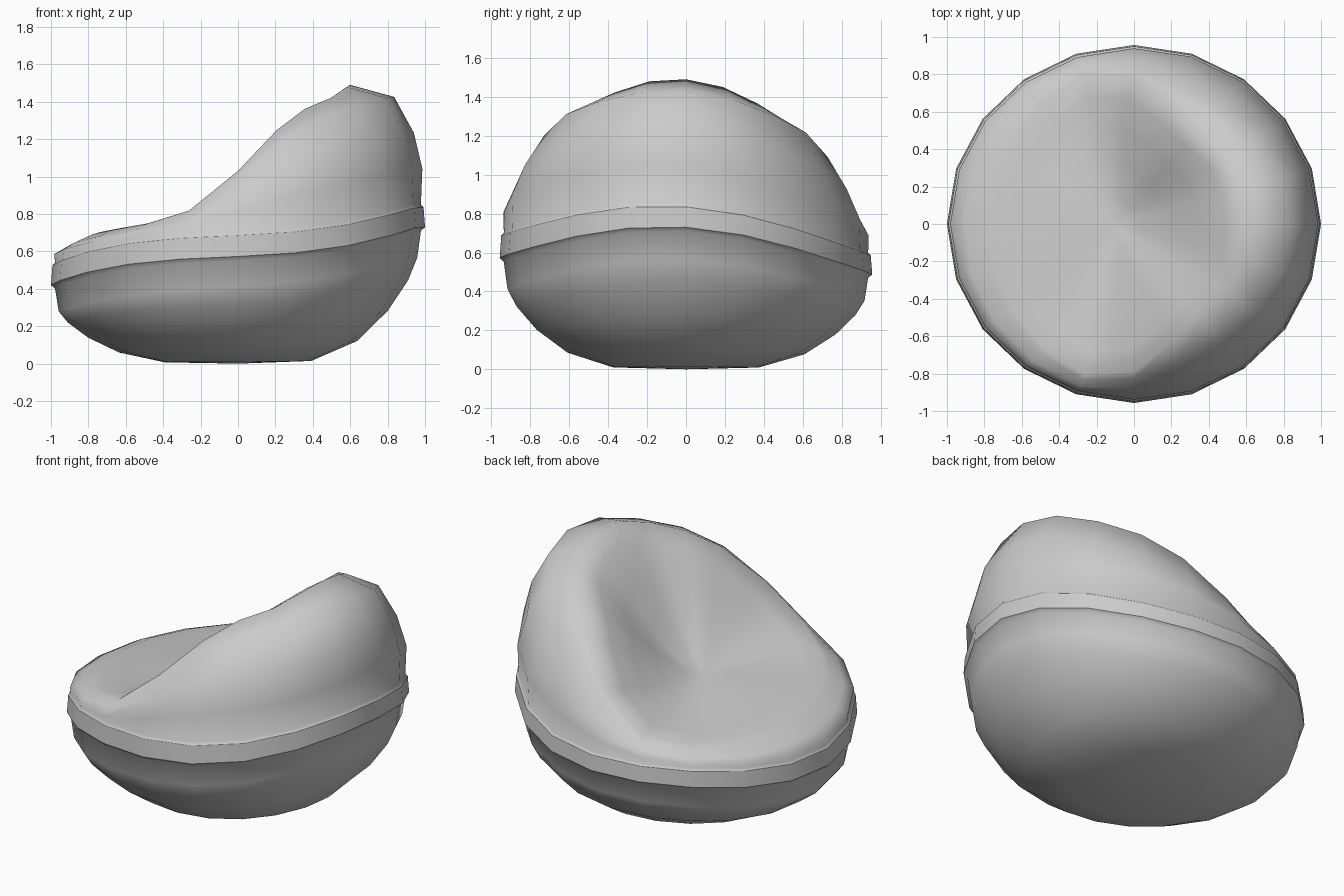
import bpy, bmesh, math
from mathutils import Vector

if "Cube" in bpy.data.objects:
    bpy.data.objects.remove(bpy.data.objects["Cube"], do_unlink=True)

fabric = bpy.data.materials.new("grey_fabric")
fabric.use_nodes = True
colour = (0.6, 0.6, 0.6, 1)
fabric.diffuse_color = colour
fabric.node_tree.nodes["Principled BSDF"].inputs["Base Color"].default_value = colour

SIDES = 20
UP = Vector((0, 0, 0.105))
SEAT = Vector((-0.12, 0, 0.76))
# Crest of the backrest and front lip: (radius, height) from back to front
CREST = [(.6, 1.49), (.61, 1.465), (.62, 1.395), (.61, 1.325), (.67, 1.2), (.79, .97),
         (.85, .765), (.82, .71), (.79, .695), (.77, .69), (.75, .69)]


def lean(p):
    """Sag the whole cushion slightly to one side."""
    return Vector((p.x, p.y, p.z - .085 * p.y * min(p.z, .9)))


def rim(angle, radius=1.0):
    """Point on the lower seam, on an oval of the given scale."""
    x, y = math.cos(angle), math.sin(angle)
    z = .53 + .04 * x + .045 * x * x + .115 * x ** 3
    return Vector((x * radius, y * radius * .957, z))


def loft(name, column, tip=None):
    """Skin columns of points set around the vertical axis, closing on a tip."""
    bm = bmesh.new()
    grid = [[bm.verts.new(lean(p)) for p in column(i)] for i in range(SIDES)]
    centre = bm.verts.new(lean(tip)) if tip is not None else None
    for i, a in enumerate(grid):
        b = grid[(i + 1) % SIDES]
        for j in range(len(a) - 1):
            bm.faces.new((a[j], b[j], b[j + 1], a[j + 1]))
        if centre:
            bm.faces.new((a[-1], b[-1], centre))
    bmesh.ops.recalc_face_normals(bm, faces=bm.faces)
    # Open shells must all face outwards
    bm.faces.ensure_lookup_table()
    first = bm.faces[0]
    if first.normal.dot(first.calc_center_median() - Vector((0, 0, .6))) < 0:
        bmesh.ops.reverse_faces(bm, faces=bm.faces)
    mesh = bpy.data.meshes.new(name)
    bm.to_mesh(mesh)
    bm.free()
    mesh.materials.append(fabric)
    mesh.shade_smooth()
    bpy.context.collection.objects.link(bpy.data.objects.new(name, mesh))


def base_column(i):
    """Seam lip, then the rounded underside."""
    angle = math.tau * i / SIDES
    edge = rim(angle, .978)
    sag = .9 + .07 * math.cos(angle)
    col = [rim(angle), edge - Vector((0, 0, .02))]
    for r, t in ((.98, .8), (.93, .63), (.82, .4), (.65, .17), (.4, .02)):
        col.append(Vector((edge.x * r, edge.y * r, edge.z * t * sag)))
    return col


def band_column(i):
    angle = math.tau * i / SIDES
    return [rim(angle), rim(angle, .992) + UP]


def seat_column(i):
    """Seam lip, outer shoulder, crest, then the hollow seat."""
    angle = math.tau * i / SIDES
    top = rim(angle, .978) + UP * 1.15
    radius, height = CREST[min(i, SIDES - i)]
    crest = Vector((radius * math.cos(angle), radius * math.sin(angle), height))
    slim = min(1, 1 - math.cos(angle))
    col = [rim(angle, .992) + UP, top]
    for f, t in ((1.02, .3), (.9 - .22 * slim, .6), (.62 - .38 * slim, .9), (0, 1)):
        p = crest.lerp(top, f)
        p.z = top.z + (crest.z - top.z) * t
        col.append(p)
    for u, g in ((.84, .89), (.64, .64), (.42, .34), (.2, .1)):
        p = SEAT.lerp(crest, u)
        p.z = SEAT.z + (crest.z - SEAT.z) * g
        col.append(p)
    return col


loft("base_cushion", base_column, Vector((0, 0, 0)))
loft("piping_band", band_column)
loft("seat_cushion", seat_column, SEAT)
